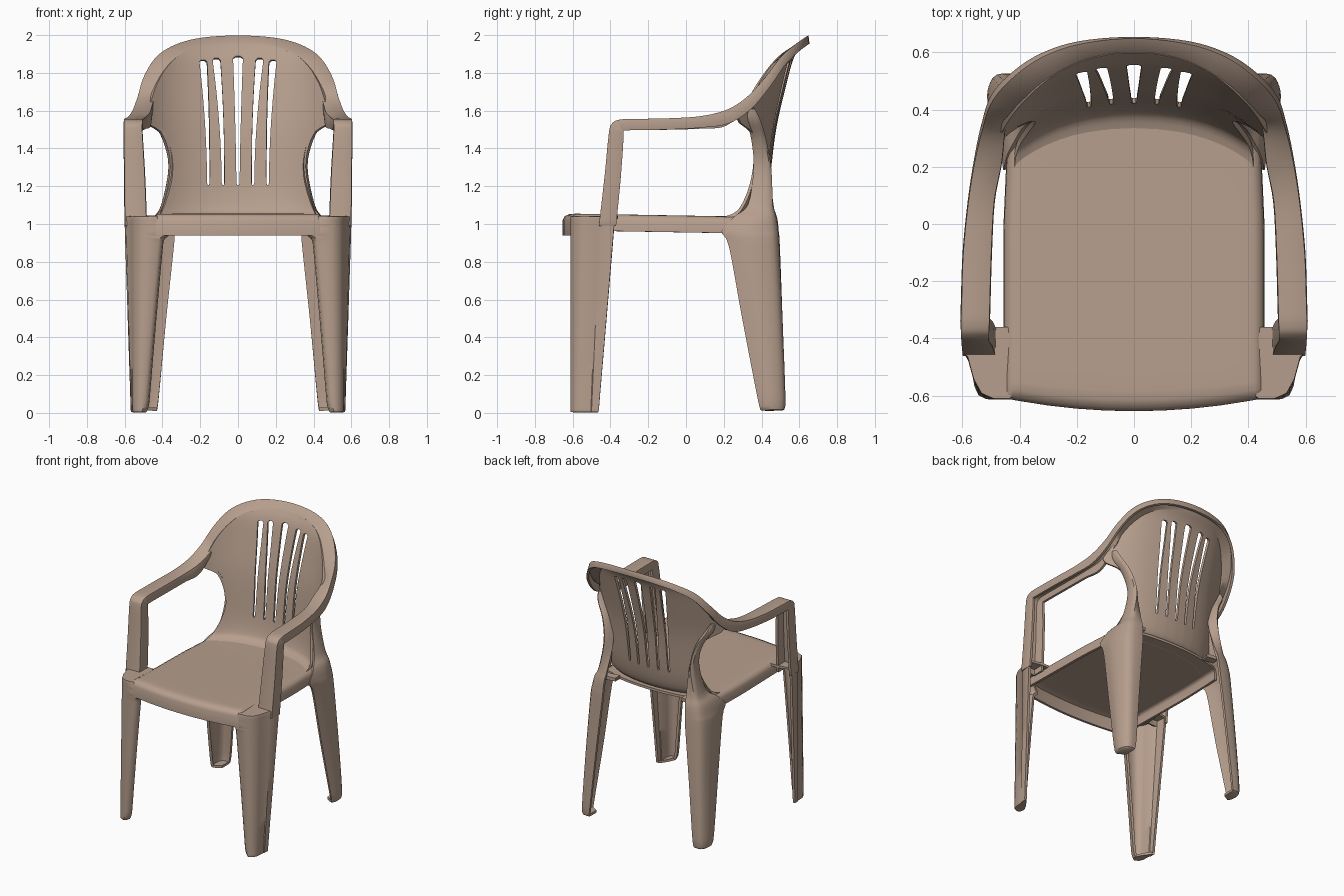
import bpy, bmesh

plastic = bpy.data.materials.new("tan plastic")
plastic.diffuse_color = (0.47, 0.345, 0.268, 1)


def dense(pts, n=6):
    """Catmull-Rom curve through tuples of any length."""
    p = [pts[0]] + list(pts) + [pts[-1]]
    out = []
    for i in range(1, len(p) - 2):
        for k in range(n):
            t = k / n
            out.append(tuple(
                b + 0.5 * t * (c - a + t * (2*a - 5*b + 4*c - d + t * (3*(b - c) + d - a)))
                for a, b, c, d in zip(p[i-1], p[i], p[i+1], p[i+2])))
    return out + [tuple(pts[-1])]


def interp(curve, v):
    for (a, fa), (b, fb) in zip(curve, curve[1:]):
        if v <= b:
            t = max(0, (v - a) / (b - a)) if b > a else 1
            return fa + (fb - fa) * t
    return curve[-1][1]


def sheet(name, rows, thick=0.018, skip=None, mirror=False, caps=(), bevel=0.0):
    """Grid of points -> thick smooth shell. caps close a row with extra xy points."""
    bm = bmesh.new()
    vs = [[bm.verts.new(p) for p in r] for r in rows]
    for i in range(len(rows) - 1):
        for j in range(len(rows[0]) - 1):
            if not (skip and skip(i, j)):
                bm.faces.new((vs[i][j], vs[i][j+1], vs[i+1][j+1], vs[i+1][j]))
    for row, extra in caps:
        z = rows[row][0][2]
        bm.faces.new(vs[row] + [bm.verts.new((x, y, z)) for x, y in extra])
    bmesh.ops.delete(bm, geom=[v for v in bm.verts if not v.link_faces], context='VERTS')
    bmesh.ops.recalc_face_normals(bm, faces=bm.faces)
    me = bpy.data.meshes.new(name)
    bm.to_mesh(me)
    bm.free()
    ob = bpy.data.objects.new(name, me)
    bpy.context.collection.objects.link(ob)
    me.materials.append(plastic)
    bpy.ops.object.select_all(action='DESELECT')
    ob.select_set(True)
    bpy.context.view_layer.objects.active = ob
    s = ob.modifiers.new("thickness", 'SOLIDIFY')
    s.thickness, s.offset = thick, 0
    if bevel:
        b = ob.modifiers.new("round", 'BEVEL')
        b.width, b.segments, b.limit_method = bevel, 2, 'ANGLE'
        b.angle_limit = 0.7
    if mirror:
        ob.modifiers.new("mirror", 'MIRROR').use_mirror_merge = False
    bpy.ops.object.convert(target='MESH')
    bpy.ops.object.shade_smooth_by_angle(angle=0.75)


def bow(x):
    """Forward wrap of the backrest away from its centre line."""
    return 0.5 * x**2 + 1.3 * x**4


# ---- seat: dished plate with front and side skirts
side = [(0.447, -0.08), (0.445, -0.025), (0.437, -0.009), (0.42, -0.001)]
cols = [(-x, d) for x, d in side] + [(x / 10, 0) for x in range(-4, 5)] + side[::-1]
front = [(0, -0.108), (0.0, -0.03), (0.008, -0.012), (0.03, -0.002)]
levels = front + [(0.06 + 0.94 * k / 14, 0) for k in range(15)]
rows = []
for t, dr in levels:
    r = []
    for x, dc in cols:
        y0 = -0.645 + 0.045 * (x / 0.45)**2
        y = y0 + t * (0.41 - 0.5 * bow(x) - y0)
        z = 1.032 + 0.014 * max(0, (0.2 - y) / 0.8)
        r.append((x * (1 - 0.03 * max(0, y) / 0.3), y, z + min(dc, dr)))
    rows.append(r)
sheet("seat", rows)

# ---- backrest: wrapped sheet with five slots
centre = dense([(1.03, 0.33), (1.045, 0.37), (1.08, 0.402), (1.2, 0.43), (1.5, 0.468),
                (1.75, 0.525), (1.88, 0.562), (1.95, 0.605), (2.0, 0.65)])
width = dense([(1.03, 0.42), (1.08, 0.40), (1.15, 0.375), (1.25, 0.352), (1.35, 0.352),
               (1.45, 0.38), (1.5, 0.43), (1.53, 0.48), (1.56, 0.50), (1.6, 0.49),
               (1.65, 0.467), (1.74, 0.435), (1.83, 0.38), (1.9, 0.30),
               (1.935, 0.19), (1.95, 0.08)])
zs = [1.03, 1.04, 1.05, 1.065, 1.08, 1.11, 1.15, 1.18, 1.205, 1.215]
zs += [1.25 + 0.04 * k for k in range(6)]
zs += [1.47, 1.49, 1.505, 1.52, 1.535, 1.56, 1.58, 1.6, 1.63, 1.66, 1.7, 1.74, 1.78, 1.81,
       1.84, 1.855, 1.865, 1.875, 1.885, 1.9, 1.915, 1.925, 1.935, 1.943, 1.95]
slot_top = [1.865, 1.875, 1.885, 1.875, 1.865]
rows = []
for z in zs:
    w = interp(width, z)
    t = min(1, max(0, (z - 1.205) / 0.68))
    xs = []
    for s in range(-2, 3):
        lo, hi = ((0, 0), (0.08, 0.117), (0.158, 0.188))[abs(s)]
        c = (lo + (hi - lo) * t * t) * (1 if s > 0 else -1)
        h = (0.009 + 0.018 * t**1.5) * (1 if s == 0 else 0.8)
        if z <= 1.206 or z >= slot_top[s + 2] - 0.001:
            h *= 0.5
        xs += [c - h, c + h]
    if z > 1.885:
        xs = [x * w / interp(width, 1.885) for x in xs]
    e = xs[-1]
    out = [e + (w - e) * f for f in (0.2, 0.4, 0.6, 0.75, 0.88, 1)]
    xs = [-x for x in out[::-1]] + xs + out
    rows.append([(x, interp(centre, z) - bow(x), z) for x in xs])


def in_slot(i, j):
    k = j - 6
    return 0 <= k < 10 and k % 2 == 0 and zs[i] >= 1.204 and zs[i+1] <= slot_top[k // 2] + 0.001


sheet("backrest", rows, skip=in_slot)

# ---- arm and top rim: one channel from upright, along arm, over the back
# outer xyz, inner xyz, flange y and z, inner flange factor
half = [(.592, -.455, .99, .49, -.455, .99, .085, 0, 1),
        (.595, -.425, 1.25, .50, -.425, 1.25, .08, 0, 1),
        (.597, -.402, 1.48, .513, -.402, 1.48, .072, -.01, 1),
        (.598, -.385, 1.53, .513, -.385, 1.53, .05, -.035, 1),
        (.598, -.345, 1.547, .512, -.345, 1.547, .01, -.052, 1),
        (.596, -.27, 1.55, .510, -.27, 1.55, 0, -.053, 1),
        (.59, -.1, 1.553, .505, -.1, 1.552, 0, -.053, 1),
        (.572, .08, 1.565, .495, .08, 1.56, 0, -.055, 1),
        (.55, .22, 1.60, .470, .21, 1.59, .005, -.068, 1),
        (.525, .33, 1.67, .455, 0, 1.65, .015, -.06, .2),
        (.492, .425, 1.775, .425, 0, 1.74, .02, -.045, .1),
        (.425, .505, 1.88, .37, 0, 1.83, .015, -.04, .1),
        (.325, .577, 1.943, .29, 0, 1.90, .01, -.035, .1),
        (.19, .625, 1.978, .17, 0, 1.935, .005, -.035, .1),
        (0, .645, 1.990, 0, 0, 1.945, 0, -.035, .1)]
# the back part of the inner edge lies on the backrest sheet
half = [s if s[5] < 1.62 else s[:4] + (interp(centre, s[5]) - bow(s[3]),) + s[5:] for s in half]
other = [(-s[0], s[1], s[2], -s[3]) + s[4:] for s in half[-2::-1]]
rows = []
for ox, oy, oz, ix, iy, iz, fy, fz, k in dense(half + other, 5):
    rows.append([(ix, iy + fy * k, iz + fz * k), (ix, iy, iz),
                 (ox, oy, oz), (ox, oy + fy, oz + fz)])
sheet("arms_and_rim", rows, bevel=0.007)


# ---- legs: lofted open shells, section given bottom to top as (z, xy points)
def leg(name, stations, smooth, caps):
    secs = [[(x, y, z) for x, y in (dense(p, 3) if smooth else p)] for z, p in stations]
    flat = dense([sum(s, ()) for s in secs], 4)
    rows = [[f[i:i+3] for i in range(0, len(f), 3)] for f in flat]
    sheet(name, rows, mirror=True, caps=caps)


def front_section(xi, t):
    """Inner return, front face, rounded corner, side, small step, rear flange."""
    lo = [(.515, -.603), (.537, -.592), (.549, -.565), (.553, -.50), (.558, -.496), (.559, -.462)]
    hi = [(.49, -.603), (.528, -.586), (.553, -.54), (.575, -.46), (.584, -.452), (.591, -.38)]
    mid = [(a + (c - a) * t, b + (d - b) * t) for (a, b), (c, d) in zip(lo, hi)]
    return [(xi - .002, -.565), (xi + .003, -.592), (xi + .018, -.604)] + mid


leg("front_leg",
    [(0.01, front_section(.493, 0)), (0.05, front_section(.481, .04)),
     (0.15, front_section(.472, .14)), (0.45, front_section(.447, .45)),
     (0.85, front_section(.411, .86)), (0.92, front_section(.400, .93)),
     (0.95, front_section(.375, .96)), (1.0, front_section(.40, 1)),
     (1.035, front_section(.42, 1))],
    False,
    [(0, [(.545, -.47), (.51, -.52)]), (-1, [(.50, -.36), (.44, -.36)])])

leg("back_leg",
    [(0.02, [(.480, .40), (.495, .43), (.492, .475), (.475, .505), (.43, .507)]),
     (0.08, [(.486, .382), (.503, .43), (.50, .475), (.475, .514), (.42, .516)]),
     (0.50, [(.465, .300), (.486, .38), (.482, .445), (.455, .496), (.38, .502)]),
     (0.88, [(.450, .230), (.470, .32), (.466, .405), (.435, .475), (.34, .488)]),
     (0.96, [(.447, .190), (.460, .31), (.456, .395), (.425, .470), (.335, .482)]),
     (1.03, [(.432, .250), (.438, .34), (.435, .405), (.41, .462), (.33, .474)]),
     (1.10, [(.387, .330), (.395, .37), (.397, .41), (.385, .452), (.325, .45)]),
     (1.30, [(.350, .362), (.357, .38), (.359, .41), (.352, .442), (.32, .395)]),
     (1.45, [(.379, .350), (.387, .365), (.391, .387), (.382, .415), (.36, .375)]),
     (1.55, [(.445, .325), (.45, .34), (.448, .36), (.44, .385), (.42, .355)]),
     (1.61, [(.465, .335), (.464, .342), (.462, .35), (.46, .355), (.458, .35)])],
    True, [(0, [(.43, .43)])])

# ---- stacking pegs behind the backrest base
sheet("stacking_peg", [[(.27, y, z), (.36, y + .01, z)] for y, z in
                       ((.385, 1.045), (.435, 1.045), (.435, 1.03), (.385, 1.03))],
      thick=0.012, mirror=True)
